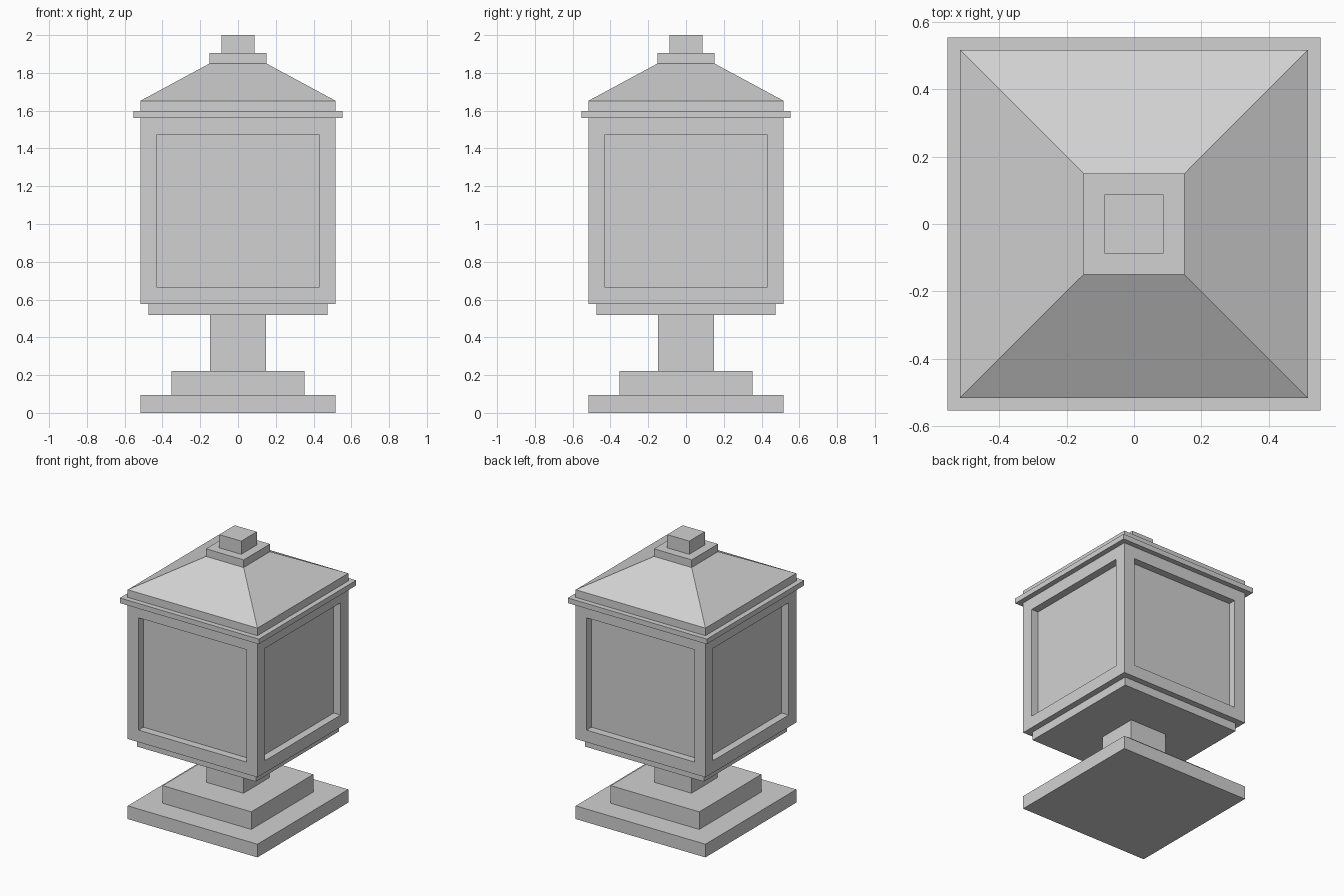
import bpy
import bmesh

default = bpy.data.objects.get("Cube")
if default:
    bpy.data.objects.remove(default, do_unlink=True)

# Single stone colour
stone = bpy.data.materials.new("light grey stone")
stone.use_nodes = True
grey = (0.64, 0.64, 0.64, 1)
stone.diffuse_color = grey
stone.node_tree.nodes["Principled BSDF"].inputs["Base Color"].default_value = grey


def block(name, half, bottom, top, top_half=None, recess=None):
    """Square block, optionally tapered, optionally with a recessed panel per side."""
    top_half = half if top_half is None else top_half
    bm = bmesh.new()
    bmesh.ops.create_cube(bm, size=2)
    for v in bm.verts:
        upper = v.co.z > 0
        width = top_half if upper else half
        v.co = (v.co.x * width, v.co.y * width, top if upper else bottom)
    bm.normal_update()
    if recess:
        margin, depth = recess
        sides = [f for f in bm.faces if abs(f.normal.z) < 0.5]
        bmesh.ops.inset_individual(bm, faces=sides, thickness=margin, use_even_offset=True)
        panels = bmesh.ops.extrude_discrete_faces(bm, faces=sides)["faces"]
        for panel in panels:
            panel.normal_update()
            bmesh.ops.translate(bm, verts=panel.verts, vec=panel.normal * -depth)
    bmesh.ops.recalc_face_normals(bm, faces=bm.faces)
    mesh = bpy.data.meshes.new(name)
    bm.to_mesh(mesh)
    bm.free()
    mesh.materials.append(stone)
    obj = bpy.data.objects.new(name, mesh)
    bpy.context.collection.objects.link(obj)
    return obj


# Pedestal
block("base_slab", 0.517, 0, 0.095)
block("base_step", 0.353, 0.095, 0.222)
block("post", 0.147, 0.222, 0.517)

# Lantern housing with a recessed panel on all four sides
block("lower_trim", 0.473, 0.517, 0.577)
block("housing", 0.517, 0.577, 1.56, recess=(0.087, 0.055))

# Roof
block("eave", 0.554, 1.56, 1.597)
block("roof_edge", 0.517, 1.597, 1.652)
block("roof_slope", 0.517, 1.652, 1.85, top_half=0.15)
block("roof_cap", 0.15, 1.85, 1.905)
block("finial", 0.088, 1.905, 2.0)
